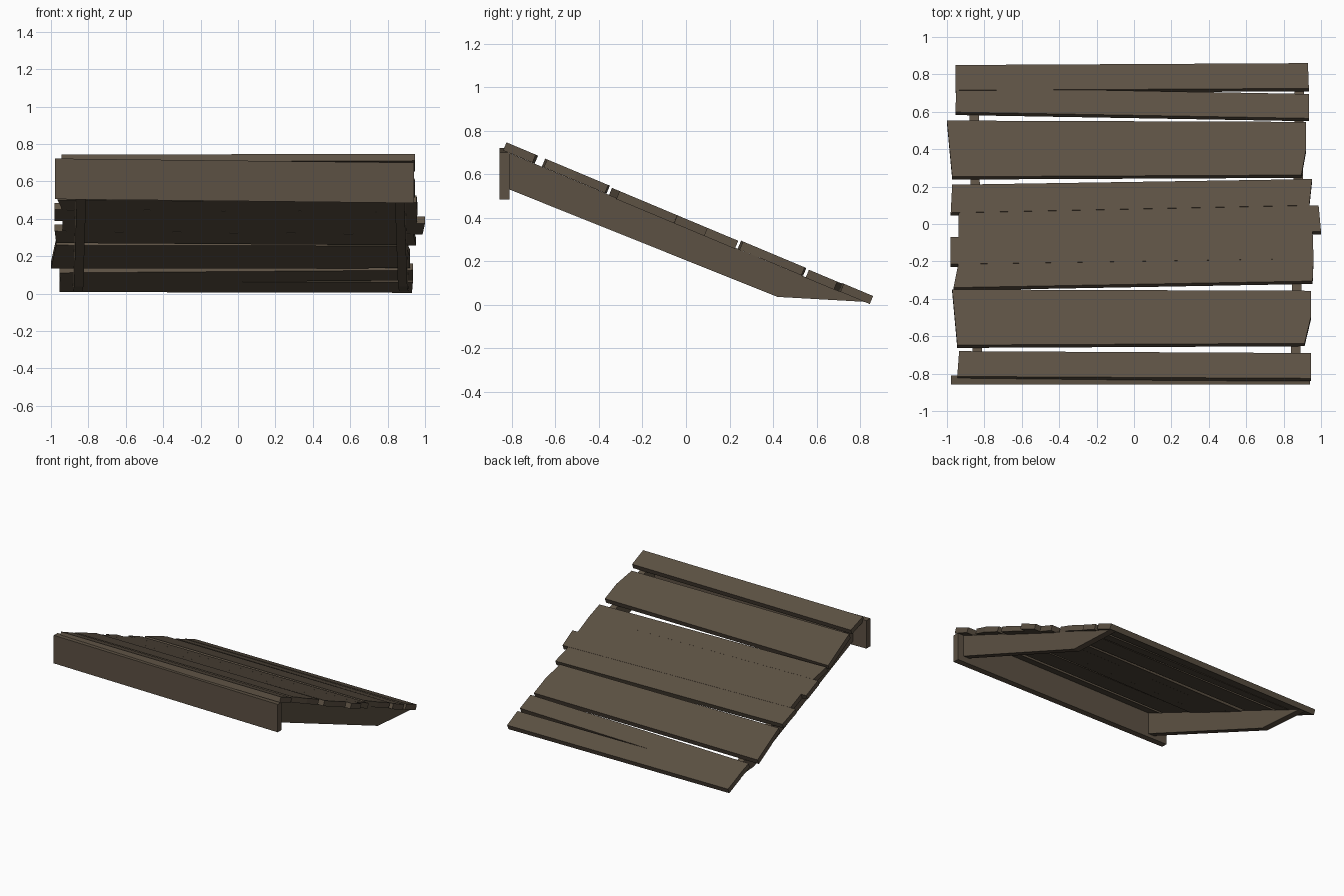
import bpy, bmesh

if "Cube" in bpy.data.objects:
    bpy.data.objects.remove(bpy.data.objects["Cube"])

SLOPE, THICK = 0.419, 0.04
LEN = (1 + SLOPE ** 2) ** 0.5
NORMAL = (0.0, SLOPE / LEN, 1 / LEN)

wood = bpy.data.materials.new("weathered brown wood")
wood.diffuse_color = (0.107, 0.082, 0.056, 1)
wood.use_nodes = True
wood.node_tree.nodes["Principled BSDF"].inputs["Base Color"].default_value = wood.diffuse_color


def top_z(y):
    return 0.745 - SLOPE * (y + 0.82)


def solid(name, ring_a, ring_b):
    """Closed prism between two matching outlines."""
    bm = bmesh.new()
    a = [bm.verts.new(p) for p in ring_a]
    b = [bm.verts.new(p) for p in ring_b]
    bm.faces.new(a)
    bm.faces.new(b[::-1])
    for i in range(len(a)):
        j = (i + 1) % len(a)
        bm.faces.new((a[i], b[i], b[j], a[j]))
    bmesh.ops.recalc_face_normals(bm, faces=bm.faces)
    me = bpy.data.meshes.new(name)
    bm.to_mesh(me)
    bm.free()
    me.materials.append(wood)
    ob = bpy.data.objects.new(name, me)
    bpy.context.collection.objects.link(ob)
    return ob


def plank(name, outline, drop=0.0):
    """Board lying on the slope, outline given in plan."""
    top = [(x, y, top_z(y) - drop) for x, y in outline]
    low = [tuple(c - THICK * n for c, n in zip(p, NORMAL)) for p in top]
    solid(name, top, low)


# Deck planks, from the high front edge to the low back edge
plank("plank_top_edge", [(-0.945, -0.815), (0.945, -0.825), (0.945, -0.69), (-0.935, -0.68)])
plank("plank_upper", [(-0.945, -0.647), (0.912, -0.638), (0.945, -0.50),
                      (0.945, -0.357), (-0.972, -0.35)])
plank("plank_lower", [(-0.972, 0.253), (0.895, 0.262), (0.92, 0.40), (0.92, 0.546), (-1.0, 0.553)])
plank("plank_narrow", [(-0.955, 0.598), (0.935, 0.565), (0.935, 0.695), (-0.95, 0.73)], 0.003)
plank("plank_bottom_edge", [(-0.955, 0.715), (0.935, 0.725), (0.93, 0.86), (-0.955, 0.85)])

# Middle strips laid tight together: left low/high x, right low/high x
edges = [(-0.34, -0.305), (-0.215, -0.185), (-0.07, -0.04), (0.06, 0.10), (0.21, 0.24)]
ends = [(-0.942, -0.938, 0.955, 0.96), (-0.98, -0.98, 0.96, 0.955),
        (-0.937, -0.937, 1.0, 0.987), (-0.98, -0.972, 0.937, 0.952)]
ends[0] = (-0.965, -0.94, 0.955, 0.96)
for i, (l0, l1, r0, r1) in enumerate(ends):
    (yl0, yr0), (yl1, yr1) = edges[i], edges[i + 1]
    plank(f"plank_middle_{i + 1}", [(l0, yl0), (r0, yr0), (r1, yr1), (l1, yl1)], 0.006)

# Side stringers, slightly splayed toward the low end
profile = [(-0.81, 0.697), (-0.81, 0.53), (0.42, 0.037), (0.82, 0.0145)]
for name, x0, x1 in (("stringer_left", -0.837, -0.857), ("stringer_right", 0.863, 0.886)):
    def ring(off):
        return [(x0 + (x1 - x0) * (y + 0.81) / 1.63 + off, y, z) for y, z in profile]
    solid(name, ring(-0.025), ring(0.025))

# Front header board, tilted a touch
header = [(-0.978, 0.505), (0.94, 0.484), (0.94, 0.70), (-0.978, 0.722)]
solid("header_board", [(x, -0.857, z) for x, z in header], [(x, -0.81, z) for x, z in header])
